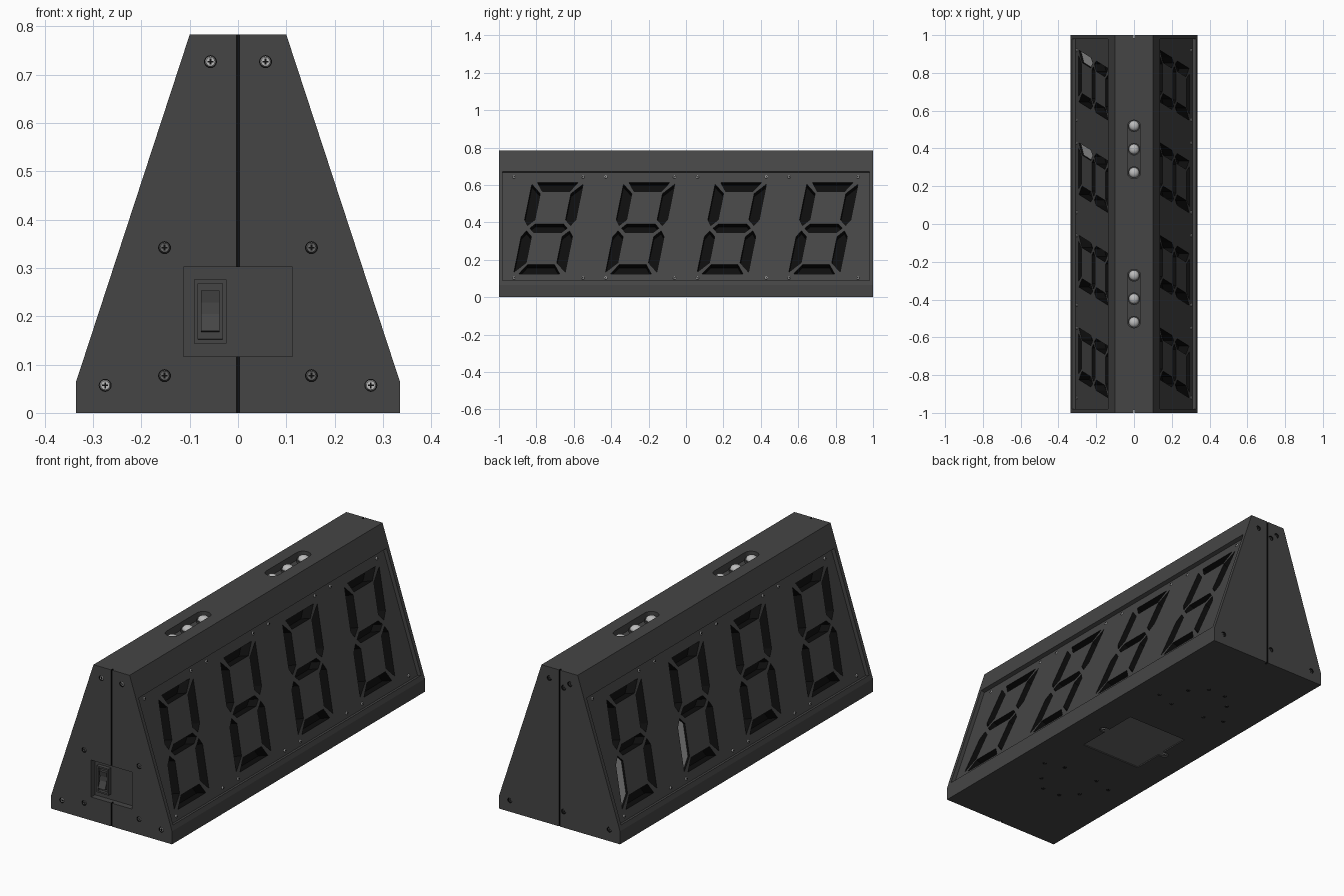
import bpy, bmesh, math
from mathutils import Vector, Matrix

if "Cube" in bpy.data.objects:
    bpy.data.objects.remove(bpy.data.objects["Cube"])


def material(name, v):
    m = bpy.data.materials.new(name)
    m.diffuse_color = (v, v, v, 1)
    m.use_nodes = True
    m.node_tree.nodes["Principled BSDF"].inputs["Base Color"].default_value = m.diffuse_color
    return m


DARK = material("dark_plastic", 0.06)
BLACK = material("black_void", 0.004)
STEEL = material("steel", 0.5)
PALE = material("pale_diffuser", 0.35)
MID = material("cover_grey", 0.14)


def finish(name, bm, *mats, smooth=False):
    bmesh.ops.recalc_face_normals(bm, faces=bm.faces[:])
    me = bpy.data.meshes.new(name)
    bm.to_mesh(me)
    bm.free()
    ob = bpy.data.objects.new(name, me)
    bpy.context.collection.objects.link(ob)
    for m in mats:
        me.materials.append(m)
    if smooth:
        bpy.ops.object.select_all(action='DESELECT')
        bpy.context.view_layer.objects.active = ob
        ob.select_set(True)
        bpy.ops.object.shade_smooth_by_angle(angle=math.radians(35))
    return ob


def prism(bm, pts, fn, d0, d1):
    """Extrude a 2D outline between two depths, placed by fn(u, v, d)."""
    a = [bm.verts.new(fn(u, v, d0)) for u, v in pts]
    b = [bm.verts.new(fn(u, v, d1)) for u, v in pts]
    bm.faces.new(a)
    bm.faces.new(b[::-1])
    for i in range(len(pts)):
        j = (i + 1) % len(pts)
        bm.faces.new((a[i], b[i], b[j], a[j]))


def rect(u0, u1, v0, v1):
    return [(u0, v0), (u1, v0), (u1, v1), (u0, v1)]


def circle(cu, cv, r, n=16):
    return [(cu + r * math.cos(2 * math.pi * i / n), cv + r * math.sin(2 * math.pi * i / n)) for i in range(n)]


def along_y(u, v, d): return (u, d, v)
def along_z(u, v, d): return (u, v, d)
def along_x(u, v, d): return (d, u, v)


def slope(s):
    """Placement on a slanted side: u to the viewer's right, v = height, d = outward."""
    return lambda u, v, d: (s * (0.335 - 0.3273 * (v - 0.065) + 0.950 * d), s * u, v + 0.311 * d)


def cut(ob, bm, mat):
    c = finish("cutter", bm, mat)
    c.hide_render = True
    m = ob.modifiers.new("cut", 'BOOLEAN')
    m.operation = 'DIFFERENCE'
    m.solver = 'EXACT'
    m.object = c
    m.material_mode = 'TRANSFER'
    bpy.context.view_layer.objects.active = ob
    bpy.ops.object.modifier_apply(modifier=m.name)
    bpy.data.objects.remove(c)


# Seven-segment outlines, slanted to the right
upper = [(.137, .235), (.137, .045), (.115, .014), (.082, .045), (.082, .185)]
top = [(-.11, .245), (.11, .245), (.072, .195), (-.072, .195)]
SEGS = [[(a * u, b * v) for u, v in upper] for a in (-1, 1) for b in (-1, 1)]
SEGS += [top, [(u, -v) for u, v in top],
         [(-.1, 0), (-.075, .023), (.075, .023), (.1, 0), (.075, -.023), (-.075, -.023)]]
DIGITS = (-.735, -.245, .245, .735)


def segment(k, centre):
    return [(centre + u + 0.204 * v, 0.375 + v) for u, v in SEGS[k]]


# Wedge housing
bm = bmesh.new()
prism(bm, [(-.335, 0), (.335, 0), (.335, .065), (.1, .783), (-.1, .783), (-.335, .065)], along_y, -1, 1)
body = finish("housing", bm, DARK)

# Shallow recesses: display panels, switch panel, button slots, base hatch
def hatch_outline(k=0.0):
    side = [(.17 - k, -.175 + k), (.17 - k, -.02 + k), (.195 - k, -.02 + k), (.21 - k, -.01 + k)]
    half = side + [(u, -v) for u, v in side[::-1]]
    return half + [(-u, -v) for u, v in half]


bm = bmesh.new()
for s in (-1, 1):
    prism(bm, rect(-.98, .98, .088, .672), slope(s), -.02, .03)
    end = [(.035 * math.cos(t), .12 + .035 * math.sin(t)) for t in [math.pi * i / 12 for i in range(13)]]
    slot = end + [(-u, -v) for u, v in end]
    prism(bm, [(u, v + s * .395) for u, v in slot], along_z, .745, .8)
prism(bm, rect(-.113, .113, .117, .302), along_y, -1.02, -.97)
prism(bm, hatch_outline(), along_z, -.02, .012)
cut(body, bm, DARK)

# Digit openings, end seams and screw pockets
CORNERS = [(a * u, v) for u, v in ((.057, .727), (.275, .057)) for a in (-1, 1)]
INNER = [(a * .152, v) for v in (.342, .077) for a in (-1, 1)]
BACK = CORNERS + [(-.022, .7), (-.022, .08)]
BASE = [(a * u, b * v) for u, v in ((.05, .62), (.2, .43), (.1, .4), (.12, .55)) for a in (-1, 1) for b in (-1, 1)]
bm = bmesh.new()
for s in (-1, 1):
    for c in DIGITS:
        for k in range(7):
            prism(bm, segment(k, c), slope(s), -.075, -.01)
    prism(bm, rect(-.003, .003, -.02, .8), along_y, s * .985, s * 1.02)
for u, v in CORNERS + INNER:
    prism(bm, circle(u, v, .0125), along_y, -1.02, -.992)
for u, v in BACK:
    prism(bm, circle(u, v, .0125), along_y, .99, 1.02)
for u, v in BASE:
    prism(bm, circle(u, v, .009), along_z, -.02, .008)
cut(body, bm, BLACK)

# Two pale segments on the left side
bm = bmesh.new()
for c in DIGITS[:2]:
    prism(bm, segment(0, c), slope(-1), -.074, -.03)
finish("pale_segments", bm, PALE)


# Cross-head screws
def screws(name, places, r, mat):
    bm = bmesh.new()
    for loc, n in places:
        m = Matrix.Translation(loc) @ Vector(n).to_track_quat('Z', 'Y').to_matrix().to_4x4()
        bmesh.ops.create_cone(bm, cap_ends=True, segments=16, radius1=r, radius2=r * .8, depth=.006, matrix=m)
        for size in ((1.1, .3), (.3, 1.1)):
            sc = Matrix.Diagonal((r * size[0], r * size[1], .0068, 1))
            vs = bmesh.ops.create_cube(bm, size=1, matrix=m @ sc)["verts"]
            for f in {f for v in vs for f in v.link_faces}:
                f.material_index = 1
    return finish(name, bm, mat, BLACK)


screws("front_corner_screws", [((u, -.995, v), (0, -1, 0)) for u, v in CORNERS], .0115, STEEL)
screws("front_inner_screws", [((u, -.995, v), (0, -1, 0)) for u, v in INNER], .0115, MID)
screws("back_screws", [((u, .993, v), (0, 1, 0)) for u, v in BACK], .0115, DARK)
screws("base_screws", [((u, v, .006), (0, 0, -1)) for u, v in BASE], .008, MID)
for s, side in ((1, "right"), (-1, "left")):
    screws(side + "_panel_screws", [(slope(s)(c + o, z, -.018), (s * .95, 0, .311))
           for c in DIGITS for o in (-.184, .184) for z in (.648, .108)], .0085, STEEL)

# Rocker switch: bezel and rocker
bm = bmesh.new()
prism(bm, rect(-.091, -.024, .144, .276), along_y, -.989, -.968)
bmesh.ops.recalc_face_normals(bm, faces=bm.faces[:])
bm.faces.ensure_lookup_table()
face = min(bm.faces, key=lambda f: f.calc_center_median().y)
bmesh.ops.inset_region(bm, faces=[face], thickness=.011)
bmesh.ops.inset_region(bm, faces=[face], thickness=.001, depth=-.014)
finish("switch_bezel", bm, DARK)
bm = bmesh.new()
prism(bm, [(-.972, .167), (-.998, .17), (-.984, .205), (-.983, .228), (-.988, .253), (-.972, .253)],
      along_x, -.077, -.038)
finish("switch_rocker", bm, DARK)

# Push buttons sunk into the top slots
caps, rings = bmesh.new(), bmesh.new()
for s in (-1, 1):
    for y in (.272, .396, .52):
        prism(rings, circle(0, s * y, .033, 24), along_z, .74, .756)
        bmesh.ops.create_uvsphere(caps, u_segments=24, v_segments=12, radius=.027,
                                  matrix=Matrix.Translation((0, s * y, .757)) @ Matrix.Diagonal((1, 1, .75, 1)))
finish("button_caps", caps, STEEL, smooth=True)
finish("button_collars", rings, DARK)

# Base hatch cover with its two screws
bm = bmesh.new()
prism(bm, hatch_outline(.002), along_z, .004, .014)
finish("hatch_cover", bm, MID)
screws("hatch_screws", [((a * .19, 0, .004), (0, 0, -1)) for a in (-1, 1)], .01, STEEL)
